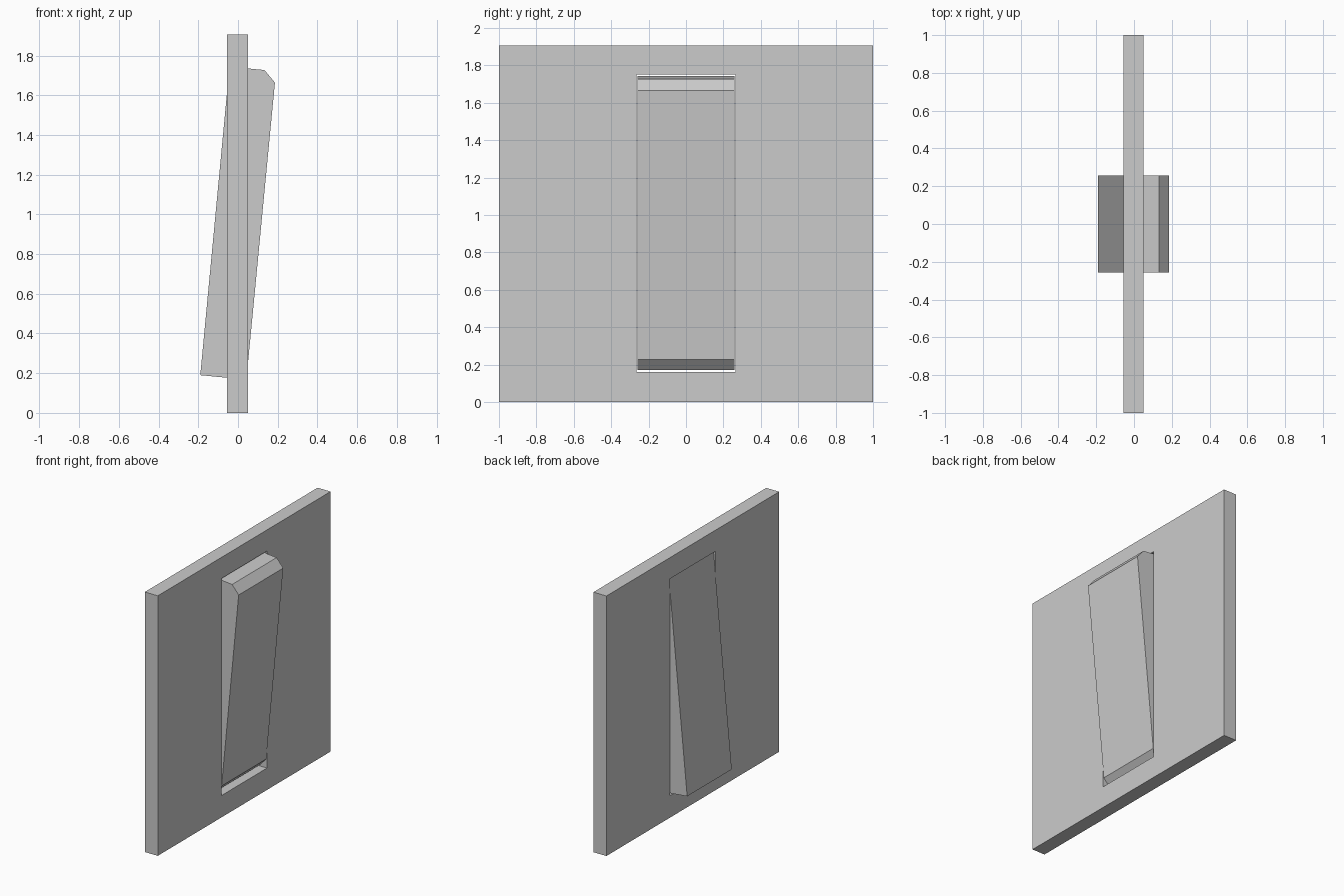
import bpy, bmesh

if "Cube" in bpy.data.objects:
    bpy.data.objects.remove(bpy.data.objects["Cube"])


def make_object(name, bm):
    bmesh.ops.recalc_face_normals(bm, faces=bm.faces)
    mesh = bpy.data.meshes.new(name)
    bm.to_mesh(mesh)
    bm.free()
    obj = bpy.data.objects.new(name, mesh)
    bpy.context.collection.objects.link(obj)
    return obj


def rect_loop(bm, x, half_y, z0, z1):
    return [bm.verts.new((x, y, z)) for y, z in
            ((-half_y, z0), (half_y, z0), (half_y, z1), (-half_y, z1))]


# Wall plate: rectangular frame with a through opening
bm = bmesh.new()
loops = [rect_loop(bm, x, h, z0, z1) for x, h, z0, z1 in (
    (0.05, 1.0, 0.0, 1.905),
    (0.05, 0.265, 0.16, 1.75),
    (-0.055, 0.265, 0.16, 1.75),
    (-0.055, 1.0, 0.0, 1.905))]
for k in range(4):
    a, b = loops[k], loops[(k + 1) % 4]
    for i in range(4):
        j = (i + 1) % 4
        bm.faces.new((a[i], a[j], b[j], b[i]))
make_object("wall_plate", bm)

# Tilted rocker: side profile with chamfered front edges, extruded in y
profile = [(-0.19, 0.19), (-0.004, 0.172), (0.048, 0.228),
           (0.186, 1.664), (0.133, 1.727), (-0.043, 1.744)]
bm = bmesh.new()
face = bm.faces.new([bm.verts.new((x, -0.258, z)) for x, z in profile])
ext = bmesh.ops.extrude_face_region(bm, geom=[face], use_keep_orig=True)
bmesh.ops.translate(bm, vec=(0, 0.516, 0),
                    verts=[g for g in ext["geom"] if isinstance(g, bmesh.types.BMVert)])
make_object("rocker", bm)
